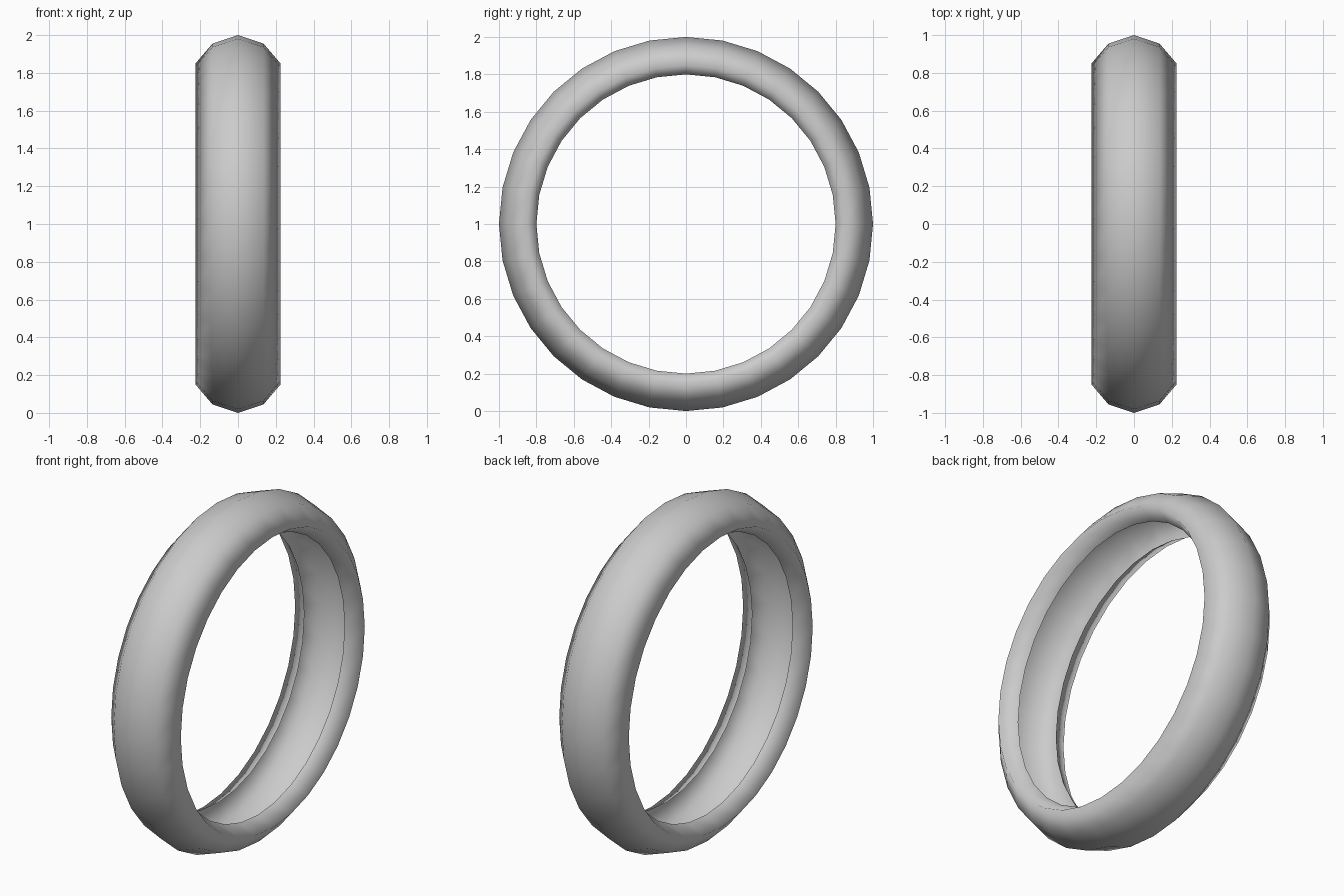
import bpy, bmesh, math

if "Cube" in bpy.data.objects:
    bpy.data.objects.remove(bpy.data.objects["Cube"])

SEGMENTS = 32

# Cross-section of the open tyre shell: (x, radius), lip to lip
half = [(0.13, 0.80), (0.225, 0.85), (0.135, 0.955)]
profile = [(-x, r) for x, r in half] + [(0, 1.0)] + half[::-1]

# Sweep the cross-section around the x axis
bm = bmesh.new()
rings = []
for i in range(SEGMENTS):
    a = 2 * math.pi * i / SEGMENTS
    rings.append([bm.verts.new((x, r * math.sin(a), 1 + r * math.cos(a)))
                  for x, r in profile])
for i in range(SEGMENTS):
    p, q = rings[i], rings[(i + 1) % SEGMENTS]
    for j in range(len(profile) - 1):
        f = bm.faces.new((p[j], p[j + 1], q[j + 1], q[j]))
        f.smooth = True

# Make the tread face outward
bm.normal_update()
top = max(bm.faces, key=lambda f: f.calc_center_median().z)
if top.normal.z < 0:
    bmesh.ops.reverse_faces(bm, faces=bm.faces[:])

mesh = bpy.data.meshes.new("tyre")
bm.to_mesh(mesh)
bm.free()
tyre = bpy.data.objects.new("tyre", mesh)
bpy.context.collection.objects.link(tyre)
